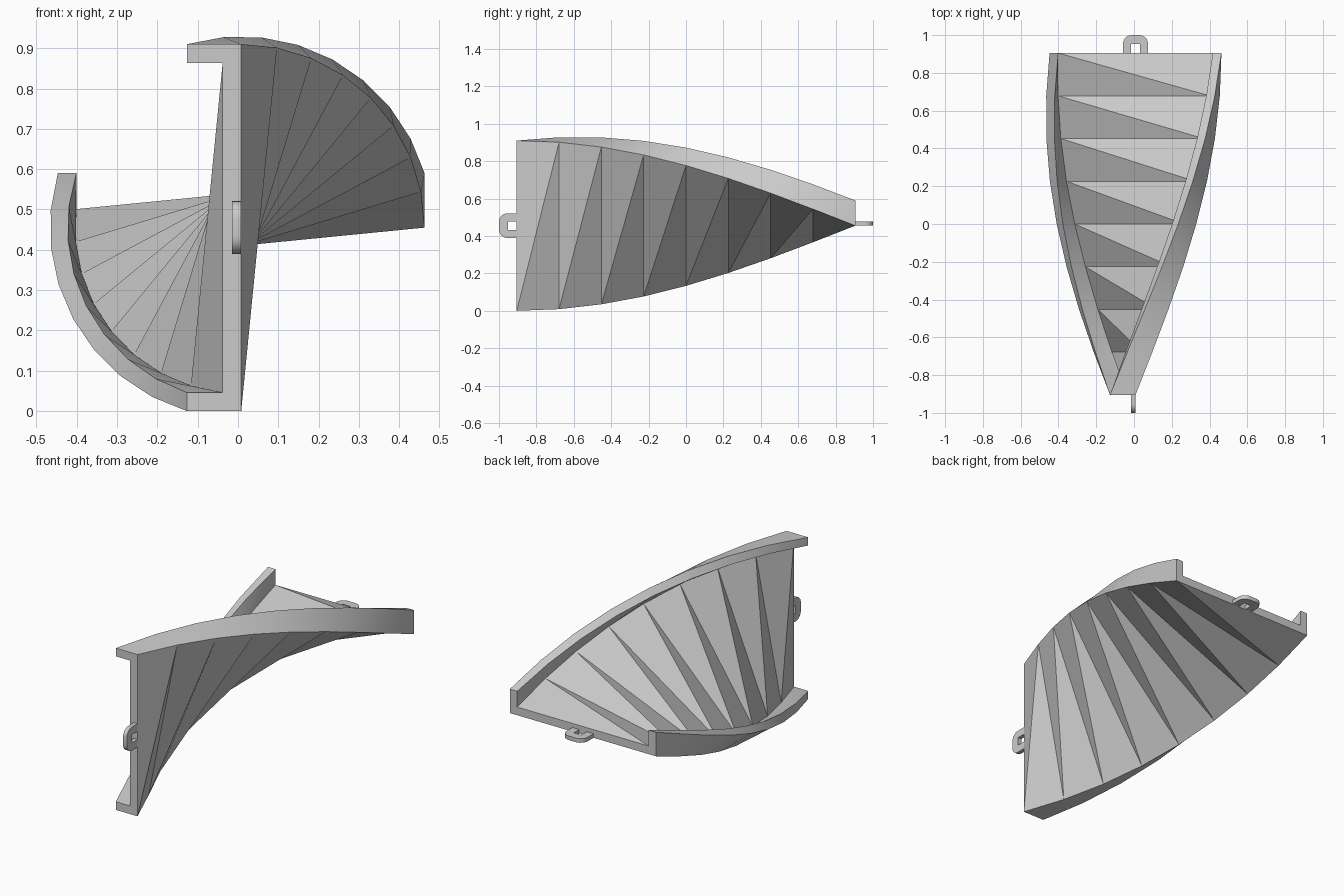
import bpy, bmesh
from math import sin, cos, pi

if "Cube" in bpy.data.objects:
    bpy.data.objects.remove(bpy.data.objects["Cube"])

R, T, W = 0.455, 0.046, 0.135      # half height, wall thickness, flange width
CX, CZ = 0.008, 0.455              # twist axis
Y0, Y1, STEPS = -0.905, 0.905, 8


def finish(name, bm):
    bmesh.ops.recalc_face_normals(bm, faces=bm.faces)
    mesh = bpy.data.meshes.new(name)
    bm.to_mesh(mesh)
    bm.free()
    ob = bpy.data.objects.new(name, mesh)
    bpy.context.collection.objects.link(ob)
    bpy.ops.object.select_all(action='DESELECT')
    ob.select_set(True)
    bpy.context.view_layer.objects.active = ob
    bpy.ops.object.shade_smooth_by_angle(angle=pi / 6)
    return ob


# Channel section swept along y with a quarter turn
profile = [(0, -R), (0, R), (-W, R), (-W, R - T),
           (-T, R - T), (-T, T - R), (-W, T - R), (-W, -R)]
bm = bmesh.new()
rings = []
for k in range(STEPS + 1):
    f = k / STEPS
    c, s = cos(f * pi / 2), sin(f * pi / 2)
    rings.append([bm.verts.new((CX + u * c + v * s, Y0 + (Y1 - Y0) * f,
                                CZ - u * s + v * c)) for u, v in profile])
n = len(profile)
for lo, hi in zip(rings, rings[1:]):
    for i in range(n):
        j = (i + 1) % n
        bm.faces.new((lo[i], lo[j], hi[j]))
        bm.faces.new((lo[i], hi[j], hi[i]))
bm.faces.new(rings[0])
bm.faces.new(rings[-1])
finish("twisted_channel", bm)


# Flat U-shaped loops at both ends
def loop_tab(name, place):
    half, out, rad, hole, depth, thick = 0.066, 0.095, 0.045, 0.023, 0.048, 0.023
    right = [(half, 0)]
    for i in range(7):
        a = i / 6 * pi / 2
        right.append((half - rad + rad * cos(a), out - rad + rad * sin(a)))
    left = [(-a, d) for a, d in reversed(right)]
    outline = right + left + [(-hole, 0), (-hole, depth), (hole, depth), (hole, 0)]
    bm = bmesh.new()
    a, b = ([bm.verts.new(place(p, d, t)) for p, d in outline] for t in (0, thick))
    bm.faces.new(a)
    bm.faces.new(b)
    for i in range(len(a)):
        j = (i + 1) % len(a)
        bm.faces.new((a[i], a[j], b[j], b[i]))
    finish(name, bm)


loop_tab("front_loop", lambda p, d, t: (CX - t, Y0 - d, CZ + p))
loop_tab("back_loop", lambda p, d, t: (CX + p, Y1 + d, CZ + t))
